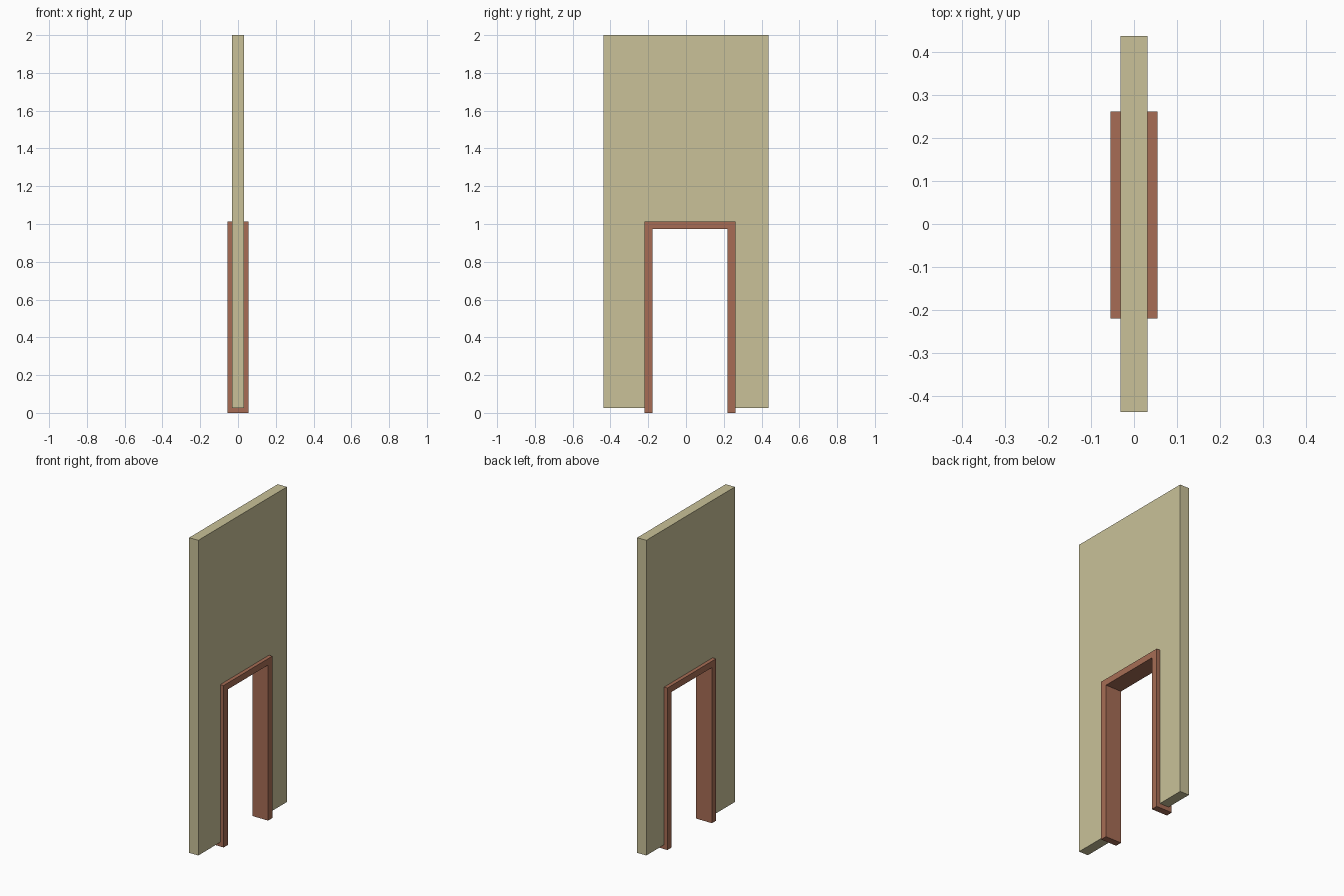
import bpy, bmesh

if "Cube" in bpy.data.objects:
    bpy.data.objects.remove(bpy.data.objects["Cube"])


def material(name, rgb):
    m = bpy.data.materials.new(name)
    m.diffuse_color = (*rgb, 1.0)
    m.use_nodes = True
    m.node_tree.nodes["Principled BSDF"].inputs["Base Color"].default_value = m.diffuse_color
    return m


def arch_panel(name, outer, inner, half_depth, mat):
    """Extrude an upside-down U in the YZ plane; boxes are (y0, y1, z_bottom, z_top)."""
    y0, y1, zb, zt = outer
    i0, i1, it = inner
    profile = [(y0, zb), (i0, zb), (i0, it), (i1, it), (i1, zb), (y1, zb), (y1, zt), (y0, zt)]
    bm = bmesh.new()
    face = bm.faces.new([bm.verts.new((-half_depth, y, z)) for y, z in profile])
    ext = bmesh.ops.extrude_face_region(bm, geom=[face], use_keep_orig=True)
    verts = [g for g in ext["geom"] if isinstance(g, bmesh.types.BMVert)]
    bmesh.ops.translate(bm, verts=verts, vec=(2 * half_depth, 0, 0))
    bmesh.ops.recalc_face_normals(bm, faces=bm.faces)
    mesh = bpy.data.meshes.new(name)
    bm.to_mesh(mesh)
    bm.free()
    mesh.materials.append(mat)
    obj = bpy.data.objects.new(name, mesh)
    bpy.context.collection.objects.link(obj)
    return obj


plaster = material("cream plaster", (0.585, 0.535, 0.315))
wood = material("red brown wood", (0.385, 0.152, 0.090))

# Wall slab with a doorway opening that meets the outside of the frame
arch_panel("wall", (-0.438, 0.438, 0.027, 2.0), (-0.219, 0.261, 1.013), 0.0315, plaster)

# Door frame: two jambs and a lintel, proud of the wall on both sides
arch_panel("door_frame", (-0.22, 0.262, 0.0, 1.014), (-0.178, 0.22, 0.974), 0.0545, wood)
